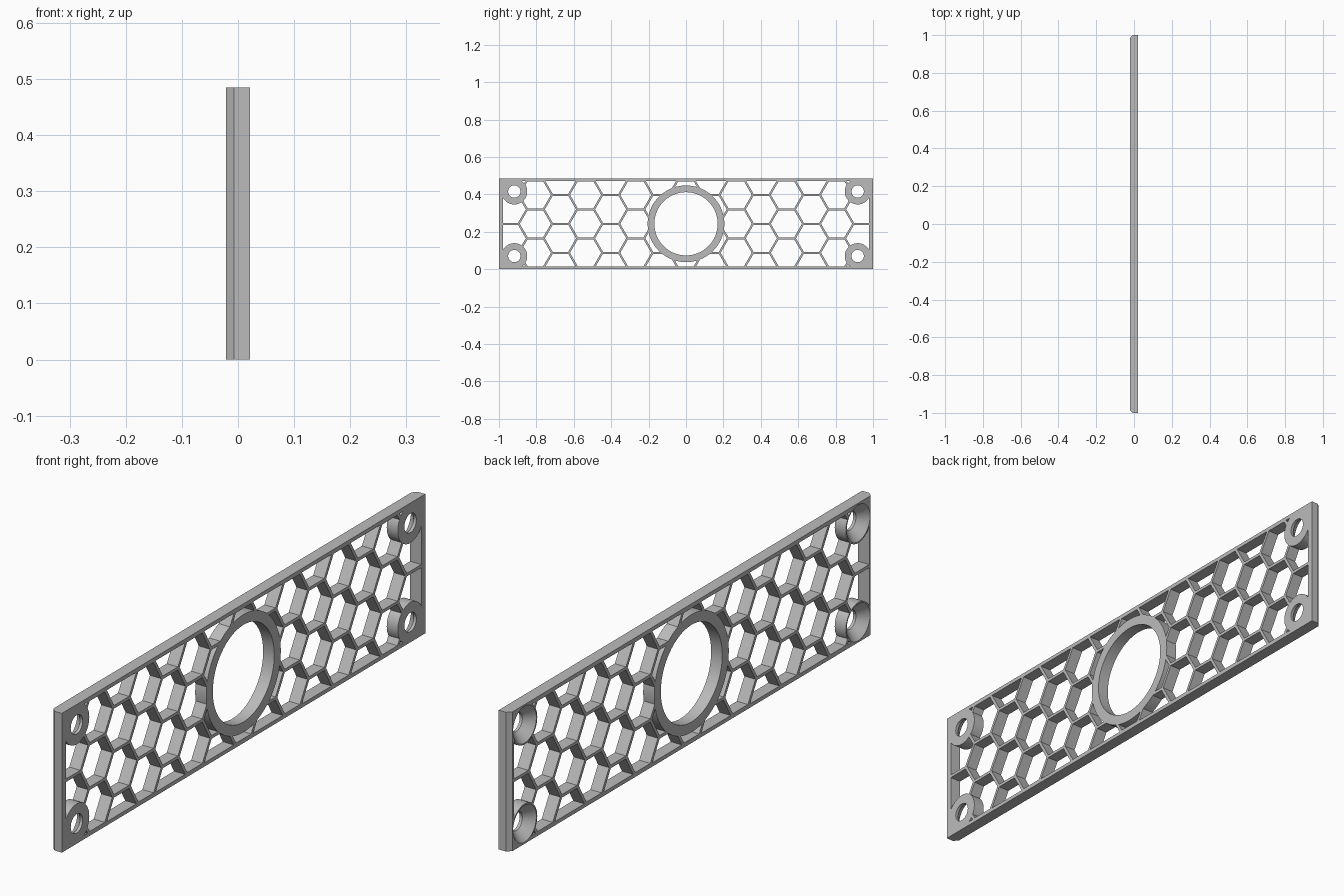
import bpy, bmesh, math

if "Cube" in bpy.data.objects:
    bpy.data.objects.remove(bpy.data.objects["Cube"])

H = 0.485            # plate height
T = 0.0214           # half thickness
ZC = H / 2
PITCH = 0.155        # honeycomb cell spacing, flat to flat
WALL = 0.011         # honeycomb wall thickness
SCREWS = [(y, z) for y in (-0.918, 0.918) for z in (0.07, H - 0.07)]


def lathe(bm, y, z, profile, n):
    """Closed n-sided solid along x from (x, radius) pairs."""
    rings = [[bm.verts.new((x, y + r * math.cos(2 * math.pi * i / n),
                            z + r * math.sin(2 * math.pi * i / n)))
              for i in range(n)] for x, r in profile]
    bm.faces.new(rings[0][::-1])
    bm.faces.new(rings[-1])
    for a, b in zip(rings, rings[1:]):
        for i in range(n):
            j = (i + 1) % n
            bm.faces.new((a[i], a[j], b[j], b[i]))


def box(bm, half_x, y0, y1, z0, z1):
    vs = bmesh.ops.create_cube(bm, size=1)["verts"]
    for v in vs:
        v.co = (v.co.x * 2 * half_x, y0 + (v.co.y + .5) * (y1 - y0),
                z0 + (v.co.z + .5) * (z1 - z0))


def finish(bm, name):
    bmesh.ops.recalc_face_normals(bm, faces=bm.faces[:])
    mesh = bpy.data.meshes.new(name)
    bm.to_mesh(mesh)
    bm.free()
    ob = bpy.data.objects.new(name, mesh)
    bpy.context.collection.objects.link(ob)
    return ob


def boolean(target, tool, operation):
    """Apply a boolean and discard the tool."""
    bpy.context.view_layer.objects.active = target
    m = target.modifiers.new("cut", "BOOLEAN")
    m.operation, m.object, m.solver = operation, tool, "EXACT"
    bpy.ops.object.modifier_apply(modifier=m.name)
    bpy.data.objects.remove(tool)


# Plate with the two rear vertical edges chamfered
c = 0.0144
bm = bmesh.new()
outline = [(T, -1), (T, 1), (c - T, 1), (-T, 1 - c), (-T, c - 1), (c - T, -1)]
base = bm.faces.new([bm.verts.new((x, y, 0)) for x, y in outline])
ext = bmesh.ops.extrude_face_region(bm, geom=[base])["geom"]
bmesh.ops.translate(bm, vec=(0, 0, H),
                    verts=[g for g in ext if isinstance(g, bmesh.types.BMVert)])
plate = finish(bm, "honeycomb_plate")

# Hexagonal cells, alternate columns shifted by half a cell
bm = bmesh.new()
for col in range(-7, 8):
    rows = (-1.5, -0.5, 0.5, 1.5) if col % 2 else (-1, 0, 1)
    for row in rows:
        lathe(bm, col * PITCH * math.sqrt(3) / 2, ZC + row * PITCH,
              [(-0.1, (PITCH - WALL) / math.sqrt(3)),
               (0.1, (PITCH - WALL) / math.sqrt(3))], 6)
cells = finish(bm, "cell_cutter")

# Limit the cells to the inside of the border
bm = bmesh.new()
box(bm, 0.08, -0.978, 0.978, 0.0135, H - 0.0135)
boolean(cells, finish(bm, "border_limit"), "INTERSECT")

# Keep solid material for the centre ring and screw bosses
bm = bmesh.new()
lathe(bm, 0, ZC, [(-0.12, 0.205), (0.12, 0.205)], 96)
boolean(cells, finish(bm, "ring_keep"), "DIFFERENCE")
for y, z in SCREWS:
    bm = bmesh.new()
    lathe(bm, y, z, [(-0.12, 0.069), (0.12, 0.069)], 48)
    boolean(cells, finish(bm, "boss_keep"), "DIFFERENCE")
    bm = bmesh.new()
    ys = sorted((y, math.copysign(1.1, y)))
    zs = (-0.1, z) if z < ZC else (z, H + 0.1)
    box(bm, 0.14, *ys, *zs)
    boolean(cells, finish(bm, "corner_keep"), "DIFFERENCE")
boolean(plate, cells, "DIFFERENCE")

# Round centre opening and countersunk screw holes
bm = bmesh.new()
lathe(bm, 0, ZC, [(-0.1, 0.169), (0.1, 0.169)], 96)
for y, z in SCREWS:
    lathe(bm, y, z, [(-T - 0.001, 0.065), (0.011, 0.033), (0.1, 0.033)], 48)
boolean(plate, finish(bm, "hole_cutter"), "DIFFERENCE")

# Single grey finish
grey = bpy.data.materials.new("grey")
grey.diffuse_color = (0.5, 0.5, 0.5, 1)
grey.use_nodes = True
grey.node_tree.nodes["Principled BSDF"].inputs["Base Color"].default_value = grey.diffuse_color
plate.data.materials.clear()
plate.data.materials.append(grey)
for p in plate.data.polygons:
    p.material_index = 0
bpy.ops.object.select_all(action="DESELECT")
plate.select_set(True)
bpy.context.view_layer.objects.active = plate
bpy.ops.object.shade_smooth_by_angle(angle=math.radians(30))
